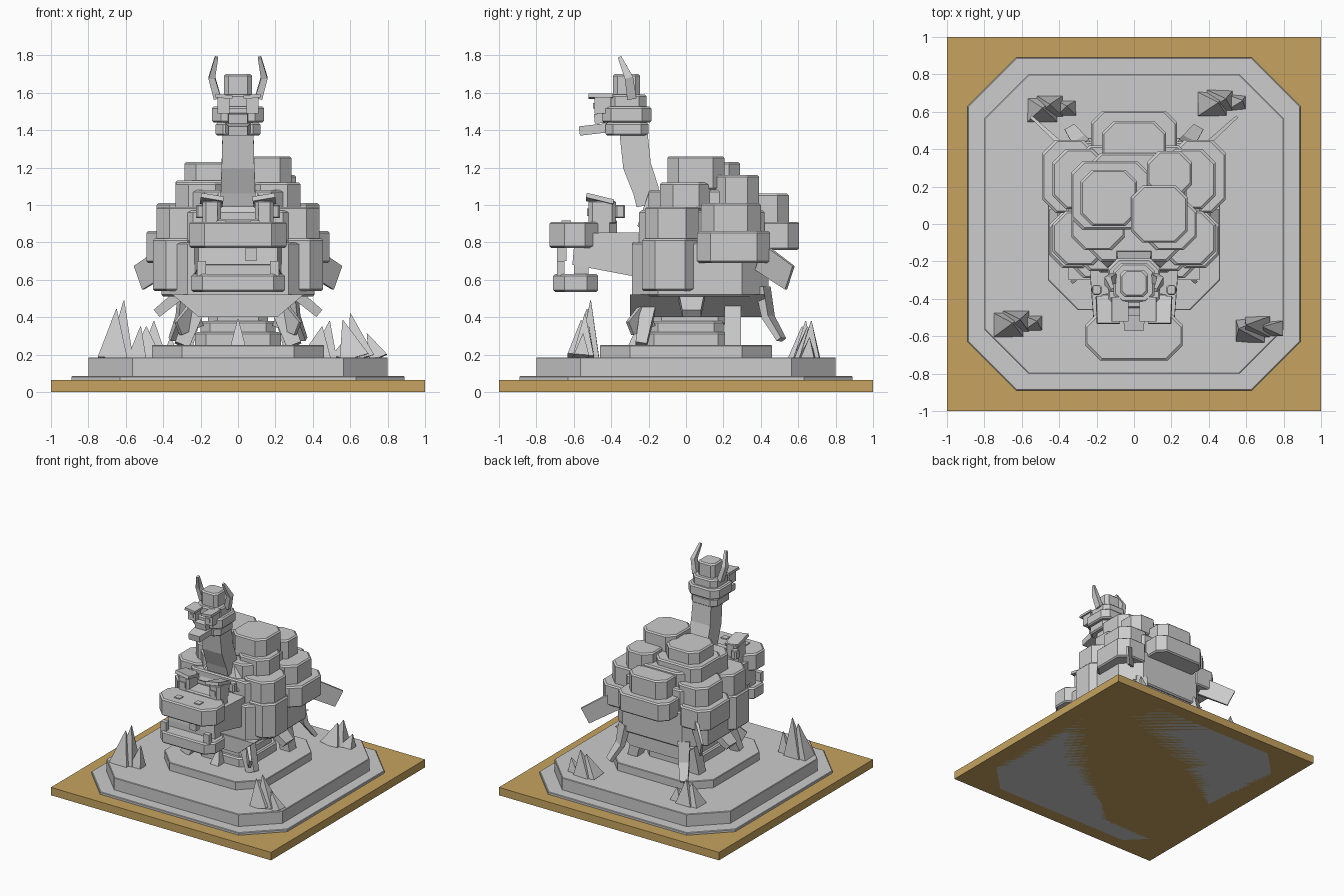
import bpy, bmesh
from mathutils import Vector

cube = bpy.data.objects.get("Cube")
if cube:
    bpy.data.objects.remove(cube)


def material(name, rgb):
    m = bpy.data.materials.new(name)
    m.use_nodes = True
    m.diffuse_color = (*rgb, 1)
    m.node_tree.nodes["Principled BSDF"].inputs["Base Color"].default_value = (*rgb, 1)
    return m


stone = material("grey stone", (0.604, 0.604, 0.604))
wood = material("tan wood", (0.57, 0.37, 0.115))


def loft(name, rings, mat=stone):
    """Closed solid through a list of equally long point rings."""
    bm = bmesh.new()
    loops = [[bm.verts.new(p) for p in ring] for ring in rings]
    n = len(loops[0])
    for a, b in zip(loops, loops[1:]):
        for i in range(n):
            j = (i + 1) % n
            bm.faces.new((a[i], a[j], b[j], b[i]))
    bm.faces.new(loops[0][::-1])
    bm.faces.new(loops[-1])
    bmesh.ops.recalc_face_normals(bm, faces=bm.faces[:])
    mesh = bpy.data.meshes.new(name)
    bm.to_mesh(mesh)
    bm.free()
    mesh.materials.append(mat)
    ob = bpy.data.objects.new(name, mesh)
    bpy.context.collection.objects.link(ob)


def block(name, x, y, z, cut=0.05, rim=0.01, high=1.0):
    """Upright eight-sided block with bevelled rims; high scales its top."""
    cx, cy = sum(x) / 2, sum(y) / 2
    hx, hy = (x[1] - x[0]) / 2, (y[1] - y[0]) / 2

    def ring(height, inset, k):
        a, b, c = (hx - inset) * k, (hy - inset) * k, cut * k
        quarter = [(a, b - c), (a - c, b)]
        pts = quarter + [(-p, q) for p, q in quarter[::-1]]
        pts += [(-p, -q) for p, q in pts]
        return [(cx + p, cy + q, height) for p, q in pts]

    loft(name, [ring(z[0], rim, 1), ring(z[0] + rim, 0, 1),
                ring(z[1] - rim, 0, high), ring(z[1], rim, high)])


def bar(name, points, sizes, side=(1, 0, 0)):
    """Four-sided limb along points; sizes are (width along side, thickness)."""
    pts = [Vector(p) for p in points]
    rings = []
    for i, (p, (w, t)) in enumerate(zip(pts, sizes)):
        d = (pts[min(i + 1, len(pts) - 1)] - pts[max(i - 1, 0)]).normalized()
        v = d.cross(Vector(side)).normalized()
        u = v.cross(d)
        rings.append([p + u * w / 2 * a + v * t / 2 * b
                      for a, b in ((1, 1), (-1, 1), (-1, -1), (1, -1))])
    loft(name, rings)


def cuboid(name, x, y, z, mat=stone, low=1.0):
    """Box; low scales the width of its bottom."""
    loft(name, [[(x[0] * k, y[0], h), (x[1] * k, y[0], h), (x[1] * k, y[1], h), (x[0] * k, y[1], h)]
                for h, k in zip(z, (low, 1))], mat)


def span(s, a, b):
    return sorted((s * a, s * b))


def sided(label, s):
    return ("left_" if s > 0 else "right_") + label


# Stepped base
cuboid("wooden_board", (-1, 1), (-1, 1), (0, 0.065), wood)
for name, h, z, cut in (("base_rim", 0.89, (0, 0.085), 0.26),
                        ("base_step", 0.8, (0.07, 0.185), 0.235),
                        ("base_platform", 0.46, (0.17, 0.25), 0.16)):
    block(name, (-h, h), (-h, h), z, cut, 0.004)
block("foot_pedestal", (-0.23, 0.23), (-0.23, 0.23), (0.24, 0.32), 0.06)
block("foot_collar", (-0.2, 0.2), (-0.2, 0.2), (0.31, 0.38), 0.05)
block("waist", (-0.16, 0.16), (-0.18, 0.22), (0.36, 0.44), 0.05)

# Crystal spikes in the corners, each cluster leaning sideways
for i, (x, y, h, lean) in enumerate(((-0.65, -0.53, 0.49, 0.02), (0.64, -0.56, 0.42, -0.06),
                                     (-0.47, 0.62, 0.38, 0), (0.44, 0.65, 0.38, 0.03))):
    for j, (dx, dy, r, k) in enumerate(((-0.02, -0.01, 0.08, 0.85),
                                        (0.02, 0.01, 0.07, 1), (0.11, 0, 0.05, 0.55))):
        tip = (x + dx + lean, y + dy + 0.01, 0.18 + (h - 0.18) * k)
        bar(f"crystal_{i}_{j}", [(x + dx, y + dy, 0.18), tip],
            [(r * 2, r * 1.6), (0.004, 0.004)])

# Body core
cuboid("belly", (-0.35, 0.35), (-0.3, 0.42), (0.4, 0.52), stone, 0.6)
block("body_core", (-0.41, 0.41), (-0.29, 0.44), (0.51, 0.8), 0.14)
block("body_shoulders", (-0.36, 0.36), (-0.25, 0.42), (0.79, 0.97), 0.12)
block("upper_core", (-0.28, 0.28), (-0.2, 0.38), (0.95, 1.08), 0.1)

# Rocky shell on both flanks
for s in (-1, 1):
    for label, x, y, z in (
            ("front_lower_rock", (0.2, 0.455), (-0.235, 0.065), (0.54, 0.82)),
            ("front_upper_rock", (0.15, 0.435), (-0.22, 0.07), (0.81, 0.99)),
            ("rear_lower_rock", (0.2, 0.49), (0.06, 0.45), (0.69, 0.86)),
            ("rear_upper_rock", (0.15, 0.435), (0.08, 0.4), (0.85, 1.01)),
            ("shoulder_rock", (0.05, 0.335), (-0.14, 0.14), (0.97, 1.12))):
        block(sided(label, s), span(s, *x), y, z, 0.07)

# Rocks along the back and crown
for label, x, y, z in (
        ("tail_lower_rock", (-0.23, 0.23), (0.32, 0.605), (0.76, 0.91)),
        ("tail_upper_rock", (-0.17, 0.17), (0.28, 0.55), (0.9, 1.06)),
        ("right_rear_crown_rock", (-0.335, 0.08), (-0.03, 0.335), (1.0, 1.13)),
        ("left_rear_crown_rock", (0.07, 0.31), (0.15, 0.39), (1.0, 1.16)),
        ("right_top_rock", (-0.285, 0.015), (-0.01, 0.29), (1.1, 1.23)),
        ("left_top_rock", (-0.015, 0.285), (-0.1, 0.205), (1.08, 1.26))):
    block(label, x, y, z, 0.06)

# Legs, claws and hanging plates
bar("front_claw", [(0, -0.26, 0.24), (0, -0.24, 0.39)], [(0.08, 0.1), (0.005, 0.005)])
for s in (-1, 1):
    bar(sided("front_leg", s), [(s * 0.22, -0.2, 0.46), (s * 0.3, -0.24, 0.25)],
        [(0.08, 0.1), (0.06, 0.08)], (0, 1, 0))
    bar(sided("front_leg_claw", s), [(s * 0.22, -0.2, 0.42), (s * 0.32, -0.3, 0.34)],
        [(0.15, 0.03), (0.08, 0.02)], (0, 0, 1))
    bar(sided("rear_leg", s), [(s * 0.22, 0.25, 0.5), (s * 0.29, 0.25, 0.22)],
        [(0.09, 0.1), (0.09, 0.08)], (0, 1, 0))
    bar(sided("side_plate", s), [(s * 0.29, 0.03, 0.54), (s * 0.435, 0.03, 0.42)],
        [(0.15, 0.06), (0.1, 0.05)], (0, 1, 0))
    bar(sided("rear_fin", s), [(s * 0.36, 0.4, 0.72), (s * 0.53, 0.555, 0.61)],
        [(0.15, 0.025), (0.14, 0.015)], (0, 0, 1))
    bar(sided("rear_toe", s), [(s * 0.27, 0.41, 0.56), (s * 0.29, 0.44, 0.4),
                               (s * 0.34, 0.51, 0.28)],
        [(0.09, 0.05), (0.08, 0.04), (0.06, 0.03)], (s, -0.5, 0))

# Large lower head
bar("lower_head_neck", [(0, -0.6, 0.765), (0, -0.2, 0.73)], [(0.42, 0.17), (0.48, 0.25)])
block("lower_head_muzzle", (-0.26, 0.26), (-0.73, -0.46), (0.77, 0.91), 0.08)
block("lower_head_crown", (-0.19, 0.19), (-0.52, -0.37), (0.83, 0.925), 0.04)
block("lower_head_jaw", (-0.25, 0.25), (-0.71, -0.47), (0.535, 0.63), 0.06)
cuboid("lower_head_mouth", (-0.21, 0.21), (-0.6, -0.52), (0.62, 0.78))
cuboid("lower_head_tooth", (0.04, 0.1), (-0.69, -0.64), (0.7, 0.78))
for s in (-1, 1):
    cuboid(sided("tusk", s), span(s, 0.17, 0.22), (-0.69, -0.65), (0.62, 0.7))
    cuboid(sided("nostril", s), span(s, 0.065, 0.115), (-0.665, -0.615), (0.905, 0.917))
    block(sided("lower_eye", s), span(s, 0.09, 0.19), (-0.52, -0.375), (0.9, 1.02), 0.02, 0.005)
    cuboid(sided("lower_pupil", s), span(s, 0.11, 0.16), (-0.528, -0.518), (0.94, 0.98))
    bar(sided("lower_brow", s), [(s * 0.08, -0.46, 1.015), (s * 0.2, -0.46, 1.035)],
        [(0.15, 0.025), (0.15, 0.025)], (0, 1, -0.25))
    block(sided("lower_ear", s), span(s, 0.175, 0.225), (-0.38, -0.325), (0.93, 1.0), 0.01, 0.005)

# Long neck
block("neck_base", (-0.24, 0.24), (-0.26, 0.02), (0.88, 1.08), 0.06, 0.008, high=0.55)
bar("long_neck", [(0, -0.2, 1.0), (0, -0.215, 1.08), (0, -0.262, 1.21), (0, -0.282, 1.4)],
    [(0.19, 0.13), (0.185, 0.14), (0.175, 0.15), (0.165, 0.15)])

# Small upper head
block("upper_head_jaw", (-0.12, 0.12), (-0.43, -0.2), (1.37, 1.44), 0.04)
block("upper_head_face", (-0.14, 0.14), (-0.45, -0.185), (1.44, 1.525), 0.05)
block("upper_head_brow_band", (-0.11, 0.11), (-0.42, -0.21), (1.515, 1.59), 0.04)
block("upper_head_cap", (-0.075, 0.075), (-0.39, -0.245), (1.57, 1.7), 0.025)
bar("snout_lower", [(0, -0.4, 1.415), (0, -0.57, 1.395)], [(0.14, 0.05), (0.1, 0.05)])
bar("snout_upper", [(0, -0.4, 1.47), (0, -0.49, 1.46)], [(0.12, 0.06), (0.1, 0.05)])
for s in (-1, 1):
    cuboid(sided("upper_eye", s), span(s, 0.045, 0.11), (-0.49, -0.4), (1.49, 1.575))
    cuboid(sided("upper_pupil", s), span(s, 0.06, 0.09), (-0.498, -0.488), (1.515, 1.545))
    bar(sided("upper_brow", s), [(s * 0.03, -0.455, 1.575), (s * 0.12, -0.455, 1.585)],
        [(0.13, 0.02), (0.13, 0.02)], (0, 1, 0))
    bar(sided("horn", s), [(s * 0.11, -0.29, 1.57), (s * 0.14, -0.305, 1.68),
                           (s * 0.115, -0.355, 1.79)],
        [(0.04, 0.05), (0.035, 0.045), (0.018, 0.02)])
